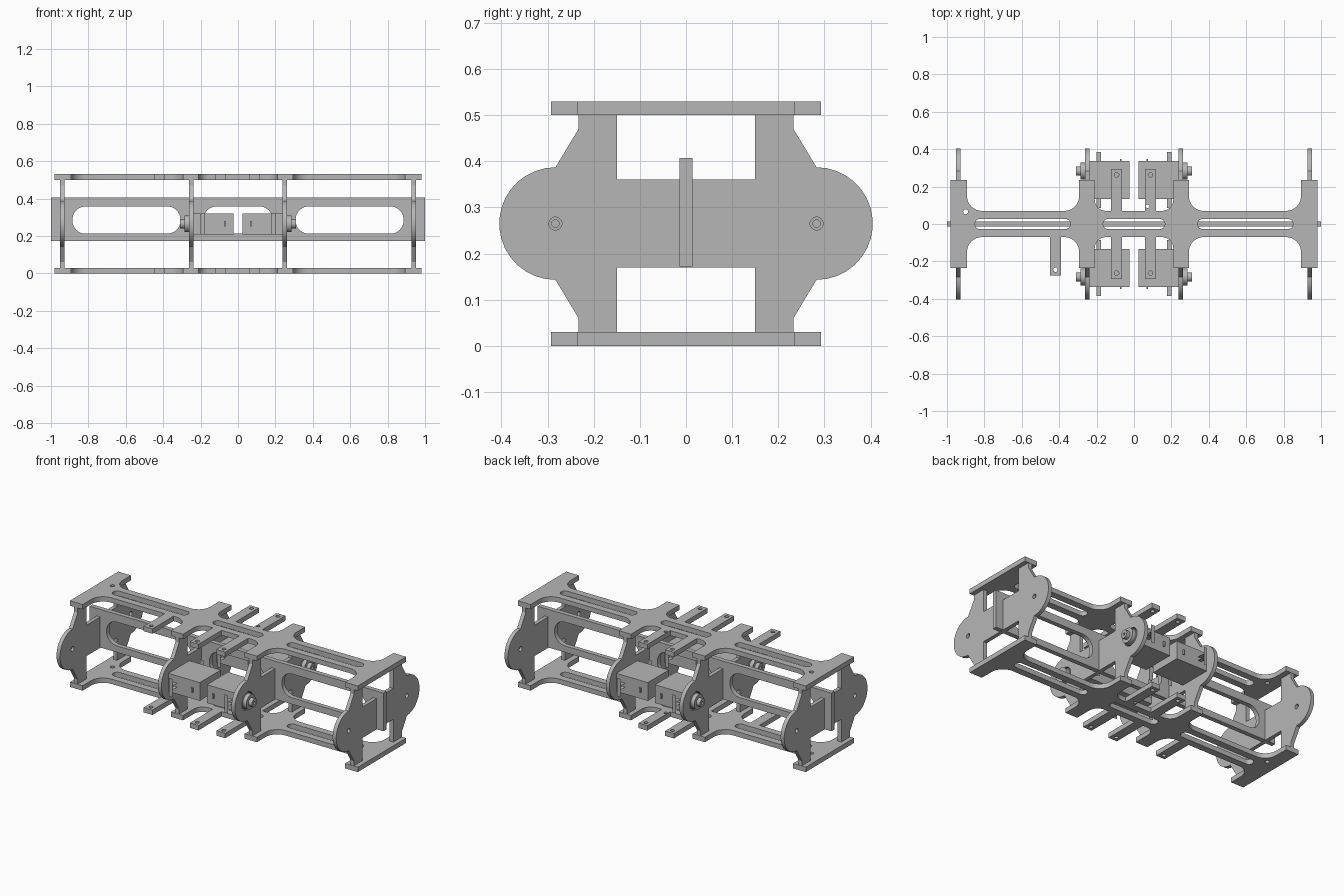
import bpy, bmesh
from math import sin, cos, radians
from mathutils import Matrix, Vector

cube = bpy.data.objects.get("Cube")
if cube:
    bpy.data.objects.remove(cube, do_unlink=True)

grey = bpy.data.materials.new("plain_grey")
grey.use_nodes = True
tone = (0.47, 0.47, 0.47, 1)
grey.diffuse_color = tone
grey.node_tree.nodes["Principled BSDF"].inputs["Base Color"].default_value = tone

MID = 0.265      # height of the servo axis
AXIS = 0.283     # distance of the servo axis from the spine
FLAT = Matrix.Identity(4)
ACROSS = Matrix(((0, 0, 1, 0), (1, 0, 0, 0), (0, 1, 0, 0), (0, 0, 0, 1)))
ALONG = Matrix(((1, 0, 0, 0), (0, 0, -1, 0), (0, 1, 0, 0), (0, 0, 0, 1)))


def arc(cx, cy, r, a, b, n=8):
    angles = [radians(a + (b - a) * i / n) for i in range(n + 1)]
    return [(cx + r * cos(t), cy + r * sin(t)) for t in angles]


def circle(cx, cy, r, n=24):
    return arc(cx, cy, r, 0, 360, n)[:-1]


def rounded(x0, x1, y0, y1, r):
    return (arc(x1 - r, y1 - r, r, 0, 90) + arc(x0 + r, y1 - r, r, 90, 180)
            + arc(x0 + r, y0 + r, r, 180, 270) + arc(x1 - r, y0 + r, r, 270, 360))


def rect(x0, x1, y0, y1):
    return [(x0, y0), (x1, y0), (x1, y1), (x0, y1)]


def four_way(quarter):
    """Mirror a quarter outline about both axes."""
    def flip(sx, sy):
        return [(sx * x, sy * y) for x, y in quarter]
    return quarter + flip(1, -1)[::-1] + flip(-1, -1) + flip(-1, 1)[::-1]


def sheet(name, loops, thick, place, turn=FLAT):
    """Flat part: first loop is the outline, the rest are holes."""
    curve = bpy.data.curves.new(name, 'CURVE')
    curve.dimensions = '2D'
    curve.fill_mode = 'BOTH'
    curve.extrude = thick / 2
    for loop in loops:
        spline = curve.splines.new('POLY')
        spline.points.add(len(loop) - 1)
        for point, (x, y) in zip(spline.points, loop):
            point.co = (x, y, 0, 1)
        spline.use_cyclic_u = True
    temp = bpy.data.objects.new(name, curve)
    bpy.context.collection.objects.link(temp)
    bpy.context.view_layer.update()
    mesh = bpy.data.meshes.new_from_object(temp)
    bpy.data.objects.remove(temp, do_unlink=True)
    mesh.transform(Matrix.Translation(Vector(place)) @ turn)
    bm = bmesh.new()
    bm.from_mesh(mesh)
    bmesh.ops.remove_doubles(bm, verts=bm.verts, dist=0.0001)
    bmesh.ops.recalc_face_normals(bm, faces=bm.faces)
    bm.to_mesh(mesh)
    bm.free()
    mesh.materials.clear()
    mesh.materials.append(grey)
    obj = bpy.data.objects.new(name, mesh)
    bpy.context.collection.objects.link(obj)
    bpy.ops.object.select_all(action='DESELECT')
    obj.select_set(True)
    bpy.context.view_layer.objects.active = obj
    bpy.ops.object.shade_smooth_by_angle(angle=radians(30))
    return obj


# Top and bottom decks with rounded inside corners and three slots
deck = four_way(
    arc(0.15, 0.13, 0.06, -90, 0) + [(0.21, 0.235), (0.293, 0.235)]
    + arc(0.373, 0.15, 0.08, 180, 270) + arc(0.813, 0.15, 0.08, 270, 360)
    + [(0.893, 0.235), (0.98, 0.235)])
slots = [rounded(a, b, -0.027, 0.027, 0.026)
         for a, b in ((-0.85, -0.34), (-0.165, 0.165), (0.34, 0.85))]

for level, z in (("bottom", 0.015), ("top", 0.515)):
    sheet(level + "_deck", [deck, *slots, circle(-0.9, 0.065, 0.013)], 0.03, (0, 0, z))
    # Mounting arms reaching out from the deck
    for x, side, tip in ((-0.093, 1, 0.293), (0.088, 1, 0.293), (-0.093, -1, 0.293),
                         (0.088, -1, 0.293), (-0.42, -1, 0.275)):
        loops = [rect(x - 0.03, x + 0.03, side * 0.07, side * tip),
                 circle(x, side * (tip - 0.03), 0.012)]
        if x > 0 and side > 0:
            loops.append(circle(x - 0.016, 0.095, 0.01))
        sheet(level + "_arm", loops, 0.03, (0, 0, z))

# Four upright frames with round lobes
frame = four_way([(0.15, 0.095), (0.15, 0.235), (0.233, 0.235), (0.233, 0.205)]
                 + arc(AXIS, 0, 0.122, 90, 5, 8))
for x, bore in ((-0.94, 0.014), (-0.25, 0.055), (0.25, 0.055), (0.94, 0.014)):
    holes = [circle(s * AXIS, 0, bore) for s in (-1, 1)]
    sheet("upright_frame", [frame, *holes], 0.024, (x, 0, MID), ACROSS)

# Long central spine with three windows
windows = [rounded(a, b, 0.212, 0.358, 0.07)
           for a, b in ((-0.885, -0.308), (-0.185, 0.185), (0.308, 0.885))]
sheet("spine", [rect(-1, 1, 0.172, 0.407), *windows], 0.028, (0, 0, 0), ALONG)

# Four servos, mirrored left to right and front to back
for sx in (-1, 1):
    for sy in (-1, 1):
        def part(name, loops, x0, x1):
            sheet(name, loops, x1 - x0, (sx * (x0 + x1) / 2, sy * 0.235, MID), ACROSS)

        axis = sy * (AXIS - 0.235)
        part("servo_body", [rect(-0.102, 0.102, -0.056, 0.056)], 0.024, 0.238)
        # Flange with open screw notches
        half = four_way([(0.13, 0.012), (0.15, 0.012), (0.15, 0.056)])
        part("servo_flange", [half], 0.177, 0.2)
        part("servo_boss", [circle(axis, 0, 0.05)], 0.238, 0.262)
        part("servo_horn", [circle(axis, 0, 0.045), circle(axis, 0, 0.008)], 0.262, 0.286)
        part("horn_hub", [circle(axis, 0, 0.025), circle(axis, 0, 0.008)], 0.286, 0.31)
        part("cable_stub", [rect(sy * 0.102, sy * 0.112, -0.014, 0.014)], 0.066, 0.076)
